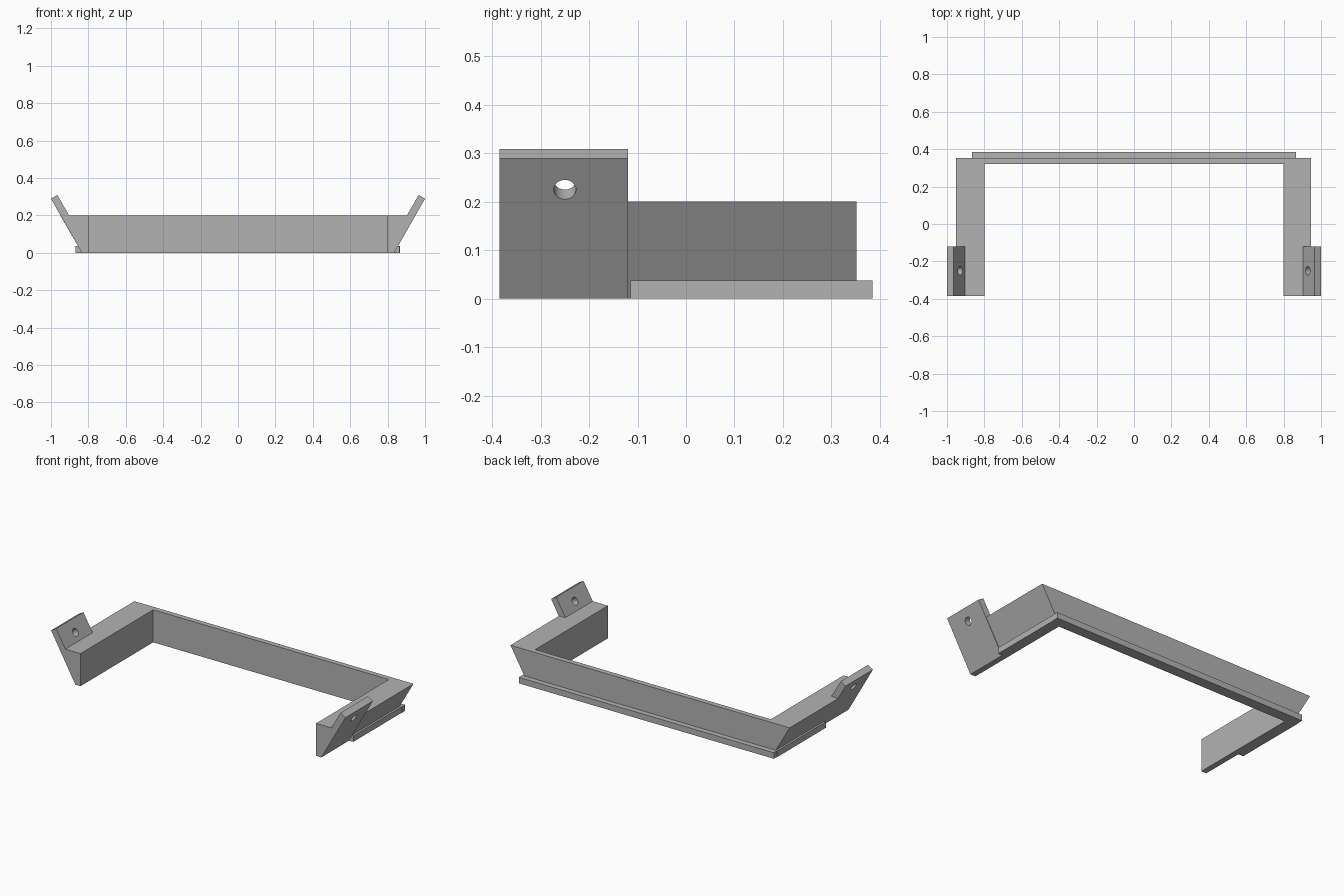
import bpy
import bmesh
import math
from mathutils import Vector

cube = bpy.data.objects.get("Cube")
if cube:
    bpy.data.objects.remove(cube, do_unlink=True)

grey = bpy.data.materials.new("plain_grey")
grey.use_nodes = True
color = (0.45, 0.45, 0.45, 1)
grey.diffuse_color = color
grey.node_tree.nodes["Principled BSDF"].inputs["Base Color"].default_value = color


def prism(name, profile, y0, y1):
    """Extrude an (x, z) profile from y0 to y1."""
    bm = bmesh.new()
    face = bm.faces.new([bm.verts.new((x, y0, z)) for x, z in profile])
    out = bmesh.ops.extrude_face_region(bm, geom=[face])
    verts = [v for v in out["geom"] if isinstance(v, bmesh.types.BMVert)]
    bmesh.ops.translate(bm, verts=verts, vec=(0, y1 - y0, 0))
    bmesh.ops.recalc_face_normals(bm, faces=bm.faces)
    mesh = bpy.data.meshes.new(name)
    bm.to_mesh(mesh)
    bm.free()
    mesh.materials.append(grey)
    obj = bpy.data.objects.new(name, mesh)
    bpy.context.collection.objects.link(obj)
    return obj


def rect(half, z):
    return [(-half, 0), (half, 0), (half, z), (-half, z)]


def drill(obj, center, axis, radius):
    """Cut a round hole through the object."""
    bpy.ops.mesh.primitive_cylinder_add(vertices=32, radius=radius, depth=0.1, location=center)
    cutter = bpy.context.object
    cutter.rotation_euler = Vector(axis).to_track_quat("Z", "Y").to_euler()
    cutter.data.materials.append(grey)
    cutter.hide_render = True
    mod = obj.modifiers.new("hole", "BOOLEAN")
    mod.operation = "DIFFERENCE"
    mod.solver = "EXACT"
    mod.object = cutter
    bpy.context.view_layer.objects.active = obj
    bpy.ops.object.modifier_apply(modifier=mod.name)
    bpy.data.objects.remove(cutter, do_unlink=True)


FRONT, EAR_BACK, INNER, OUTER, BACK = -0.385, -0.12, 0.32, 0.352, 0.385
HEIGHT, LEDGE = 0.2, 0.037
SLOPE = math.tan(math.radians(30))

# Back wall and the ledge along its foot
prism("back_wall", rect(0.8, HEIGHT), INNER, OUTER)
prism("back_ledge", rect(0.866, LEDGE), OUTER, BACK)

# Side arms with sloped outer faces, front ears and foot ledges
for side, s, foot in (("left", 1, 0.83), ("right", -1, 0.835)):
    def mirrored(points):
        return [(s * x, z) for x, z in points]

    arm = [(0.8, 0), (foot, 0), (foot + HEIGHT * SLOPE, HEIGHT), (0.8, HEIGHT)]
    prism(side + "_arm", mirrored(arm), EAR_BACK, OUTER)

    ear = [(0.8, 0), (0.835, 0), (1, 0.289), (0.966, 0.309), (0.903, HEIGHT), (0.8, HEIGHT)]
    ear_obj = prism(side + "_ear", mirrored(ear), FRONT, EAR_BACK)
    drill(ear_obj, (s * 0.946, -0.25, 0.235), (s * 0.866, 0, -0.5), 0.023)

    ledge = [(foot, 0), (foot + 0.034, 0), (foot + 0.034, LEDGE), (foot + LEDGE * SLOPE, LEDGE)]
    prism(side + "_ledge", mirrored(ledge), -0.115, OUTER)
